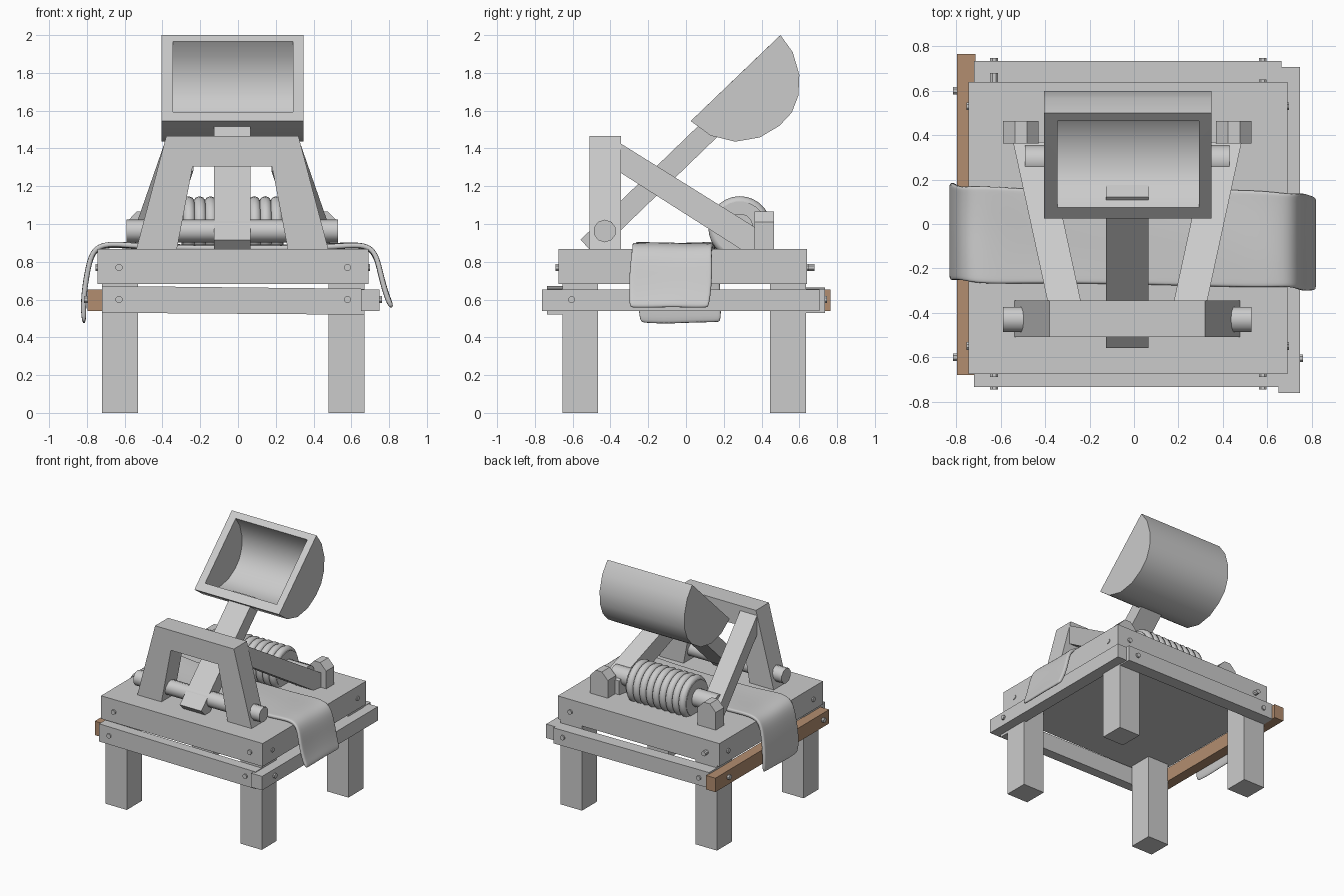
import bpy, bmesh, math
from mathutils import Vector

if "Cube" in bpy.data.objects:
    bpy.data.objects.remove(bpy.data.objects["Cube"])

CX = -0.03  # centre line of the throwing mechanism


def make(name, verts, faces):
    me = bpy.data.meshes.new(name)
    me.from_pydata(verts, [], faces)
    bm = bmesh.new()
    bm.from_mesh(me)
    bmesh.ops.recalc_face_normals(bm, faces=bm.faces)
    bm.to_mesh(me)
    bm.free()
    ob = bpy.data.objects.new(name, me)
    bpy.context.collection.objects.link(ob)
    return ob


def smooth(ob, angle=35):
    bpy.ops.object.select_all(action='DESELECT')
    ob.select_set(True)
    bpy.context.view_layer.objects.active = ob
    bpy.ops.object.shade_smooth_by_angle(angle=math.radians(angle))


def prism(name, pts, lo, hi, axis='y'):
    """Extrude a profile along an axis: y uses (x,z) points, x uses (y,z)."""
    put = (lambda p, d: (p[0], d, p[1])) if axis == 'y' else (lambda p, d: (d, p[0], p[1]))
    n = len(pts)
    verts = [put(p, lo) for p in pts] + [put(p, hi) for p in pts]
    faces = [list(range(n)), list(range(n, 2 * n))]
    faces += [(i, (i + 1) % n, (i + 1) % n + n, i + n) for i in range(n)]
    return make(name, verts, faces)


def box(name, x0, x1, y0, y1, z0, z1):
    return prism(name, [(x0, z0), (x1, z0), (x1, z1), (x0, z1)], y0, y1)


def rod(name, axis, lo, hi, a, b, r, sides):
    """Cylinder along x at (y,z)=(a,b) or along y at (x,z)=(a,b)."""
    pts = [(a + r * math.cos(math.tau * (i + .5) / sides),
            b + r * math.sin(math.tau * (i + .5) / sides)) for i in range(sides)]
    return prism(name, pts, lo, hi, axis)


# legs
for lx in ((-.72, -.53), (.48, .67)):
    for ly in ((-.655, -.465), (.445, .635)):
        box("leg", *lx, *ly, 0, .70)

# platform slab
box("platform", -.745, .692, -.675, .64, .683, .868)

# lower rails, slightly crooked
prism("front_rail", [(-.72, .53), (.67, .52), (.67, .657), (-.72, .672)], -.735, -.655)
prism("back_rail", [(-.72, .54), (.665, .53), (.665, .655), (-.72, .665)], .635, .735)
box("right_rail", .65, .748, -.762, .707, .54, .652)
left_rail = box("left_rail", -.797, -.715, -.68, .765, .54, .652)
mat = bpy.data.materials.new("light_wood")
mat.diffuse_color = (.45, .27, .16, 1)
mat.use_nodes = True
mat.node_tree.nodes["Principled BSDF"].inputs["Base Color"].default_value = mat.diffuse_color
left_rail.data.materials.append(mat)

# bolts
for bx in (-.63, .58):
    rod("bolt", 'y', -.69, -.66, bx, .77, .019, 8)
    rod("bolt", 'y', .62, .68 if bx < 0 else .652, bx, .77, .019, 8)
    rod("bolt", 'y', -.745, -.70, bx, .60, .019, 8)
    rod("bolt", 'y', .70, .747, bx, .60, .019, 8)
for by in (-.60, .60):
    rod("bolt", 'x', -.815, -.78, by, .60, .019, 8)
rod("bolt", 'x', .73, .762, -.605, .60, .019, 8)
for by in (-.55, .53):
    rod("bolt", 'x', -.755, -.73, by, .77, .019, 8)
    rod("bolt", 'x', .68, .698, by, .77, .019, 8)

# A-frame
half = [(.205, .865), (.255, .865), (.505, .865), (.35, 1.465)]
right = [(.295, .86), (.51, .86), (.35, 1.465)]
inner = [(-.21, 1.305), (.21, 1.305)]
outline = right + [(-x, z) for x, z in reversed(right)] + inner
prism("a_frame", [(x + CX, z) for x, z in outline], -.51, -.345)

# axle
smooth(rod("arm_axle", 'x', -.59, .53, -.43, .963, .06, 10), 40)

for s in (-1, 1):
    # braces from the A-frame back down to the platform, splayed outward
    side = [(-.36, 1.435), (.37, .98), (.37, .86), (.30, .86), (-.36, 1.28)]
    verts = []
    for off in (0, .15):
        for y, z in side:
            t = (y + .345) / .715
            verts.append((CX + s * (.21 + .155 * t + off), y, z))
    n = len(side)
    faces = [range(n), range(n, 2 * n)]
    faces += [(i, (i + 1) % n, (i + 1) % n + n, i + n) for i in range(n)]
    make("brace", verts, [list(f) for f in faces])
    # posts with chamfered tops
    c = CX + s * .48
    prism("winch_post", [(c - .08, .86), (c + .08, .86), (c + .08, 1.01), (c + .027, 1.065),
                         (c - .027, 1.065), (c - .08, 1.01)], .362, .465)

# winch spool and coiled rope
smooth(rod("winch_axle", 'x', -.49, .43, .285, .985, .07, 16))
smooth(rod("winch_spool", 'x', -.30, .24, .285, .98, .14, 24))
for i in range(9):
    bpy.ops.mesh.primitive_torus_add(location=(CX + (i - 4) * .058, .285, .98),
                                     rotation=(0, math.pi / 2, .03),
                                     major_radius=.134, minor_radius=.033,
                                     major_segments=28, minor_segments=10)
    bpy.context.object.name = "rope_coil"
    smooth(bpy.context.object, 80)

# throwing arm
d = Vector((.719, .695))
nrm = Vector((-.695, .719)) * .056
base = Vector((-.43, .963))
p0, p1 = base + d * -.125, base + d * .82
prism("throwing_arm", [tuple(p0 - nrm), tuple(p1 - nrm), tuple(p1 + nrm), tuple(p0 + nrm)],
      CX - .097, CX + .095, 'x')

# bucket: hollow half drum, open on its slanted face
outer = [(.50, 2.0), (.565, 1.91), (.60, 1.79), (.595, 1.68), (.56, 1.59), (.495, 1.52),
         (.39, 1.458), (.26, 1.436), (.13, 1.468), (.025, 1.545)]
mid = Vector((.27, 1.78))
inn = [tuple(mid + (Vector(p) - mid) * .83) for p in outer]
inn[0], inn[-1] = (.463, 1.965), (.075, 1.593)
n = len(outer)
verts = []
for prof, x0, x1 in ((outer, -.405, .348), (inn, -.345, .292)):
    for x in (x0, x1):
        verts += [(x, y, z) for y, z in prof]
faces = [list(range(k * n, k * n + n)) for k in range(4)]
for k in (0, 2 * n):
    faces += [(k + i, k + i + 1, k + n + i + 1, k + n + i) for i in range(n - 1)]
e = n - 1
faces += [(0, n, 3 * n, 2 * n), (e, n + e, 3 * n + e, 2 * n + e),
          (0, e, 2 * n + e, 2 * n), (n, n + e, 3 * n + e, 3 * n)]
smooth(make("bucket", verts, faces), 40)

# cloth draped across the platform
path = [(-.815, .47), (-.82, .60), (-.80, .74), (-.775, .85), (-.72, .889), (-.62, .89),
        (-.45, .876), (0, .874), (.42, .876), (.60, .89), (.69, .882), (.735, .83),
        (.76, .71), (.79, .61), (.815, .555)]
rows = [-1, -.9, -.4, .1, .6, .92, 1]
verts = []
for i, (x, z) in enumerate(path):
    t = i / (len(path) - 1)
    cy = -.03 - .06 * t
    for v in rows:
        w = .215 + .006 * math.sin(i * 1.7)
        droop = -.008 * abs(v) ** 6 if i in (0, len(path) - 1) else 0
        verts.append((x, cy + v * w, z - droop + .004 * math.sin(3 * v + i)))
m = len(rows)
faces = [(i * m + j, i * m + j + 1, i * m + m + j + 1, i * m + m + j)
         for i in range(len(path) - 1) for j in range(m - 1)]
cloth = make("draped_cloth", verts, faces)
sol = cloth.modifiers.new("thickness", 'SOLIDIFY')
sol.thickness = .028
sol.offset = 0
sub = cloth.modifiers.new("soften", 'SUBSURF')
sub.levels = sub.render_levels = 2
smooth(cloth, 60)
